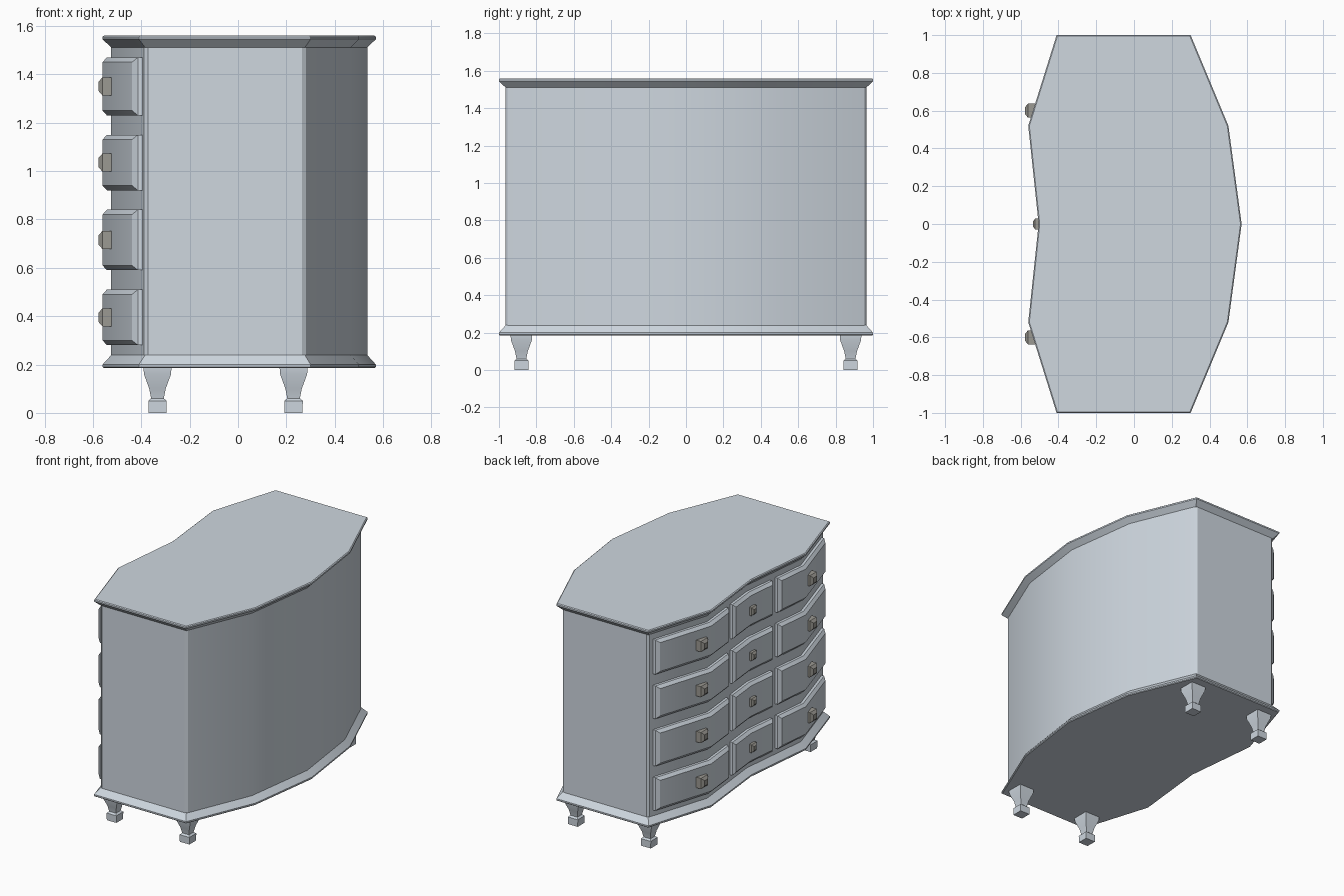
import bpy, bmesh, math
from mathutils import Vector

if "Cube" in bpy.data.objects:
    bpy.data.objects.remove(bpy.data.objects["Cube"])


def material(name, rgb):
    m = bpy.data.materials.new(name)
    m.diffuse_color = (*rgb, 1)
    m.use_nodes = True
    m.node_tree.nodes["Principled BSDF"].inputs["Base Color"].default_value = m.diffuse_color
    return m


PAINT = material("pale_blue_grey", (0.62, 0.68, 0.74))
METAL = material("dull_metal", (0.33, 0.32, 0.29))

# Plan of the cabinet, anticlockwise, at its widest (the moulding edge)
PLAN = [(-0.41, -1), (0.30, -1), (0.50, -0.52), (0.57, 0), (0.50, 0.52),
        (0.30, 1), (-0.41, 1), (-0.56, 0.52), (-0.505, 0), (-0.56, -0.52)]


def outline(d):
    """Plan polygon moved inwards by d."""
    pts = [Vector(p) for p in PLAN]
    out = []
    for i, p in enumerate(pts):
        a = (p - pts[i - 1]).normalized()
        b = (pts[(i + 1) % len(pts)] - p).normalized()
        na, nb = Vector((-a.y, a.x)), Vector((-b.y, b.x))
        out.append(p + (na + nb) * d / (1 + na.dot(nb)))
    return out


def front_x(y, d):
    """x of the drawer side of the plan at position y, inset d."""
    o = outline(d)
    mid, bulge, end = o[8], o[7], o[6]
    y = abs(y)
    p, q = (mid, bulge) if y <= bulge.y else (bulge, end)
    return p.x + (q.x - p.x) * (y - p.y) / (q.y - p.y)


def loft(name, rings, mat, strip_cap=False, corner_bevel=0):
    """Skin a list of equal-length rings and close both ends."""
    bm = bmesh.new()
    vs = [[bm.verts.new(p) for p in r] for r in rings]
    n = len(rings[0])
    for a, b in zip(vs, vs[1:]):
        for i in range(n):
            j = (i + 1) % n
            bm.faces.new((a[i], a[j], b[j], b[i]))
    for r in (vs[0], vs[-1]):
        if strip_cap:
            for i in range(n // 2 - 1):
                bm.faces.new((r[i], r[i + 1], r[n - 2 - i], r[n - 1 - i]))
        else:
            bm.faces.new(r)
    bmesh.ops.recalc_face_normals(bm, faces=bm.faces)
    if corner_bevel:
        edges = [e for e in bm.edges
                 if abs(e.verts[0].co.z - e.verts[1].co.z) > 0.5
                 and e.calc_face_angle() > math.radians(40)]
        bmesh.ops.bevel(bm, geom=edges, offset=corner_bevel, segments=1, affect='EDGES')
    me = bpy.data.meshes.new(name)
    bm.to_mesh(me)
    bm.free()
    me.materials.append(mat)
    ob = bpy.data.objects.new(name, me)
    bpy.context.collection.objects.link(ob)
    bpy.ops.object.select_all(action='DESELECT')
    ob.select_set(True)
    bpy.context.view_layer.objects.active = ob
    bpy.ops.object.shade_smooth_by_angle(angle=math.radians(30))
    return ob


def plan_rings(levels):
    return [[(p.x, p.y, z) for p in outline(d)] for z, d in levels]


# Carcass and the two mouldings
loft("carcass", plan_rings([(0.23, 0.035), (1.52, 0.035)]), PAINT, corner_bevel=0.012)
loft("base_moulding", plan_rings([(0.185, 0.005), (0.19, 0), (0.20, 0), (0.24, 0.036)]), PAINT)
loft("top", plan_rings([(1.51, 0.036), (1.545, 0), (1.555, 0), (1.56, 0.006)]), PAINT)


# Drawers follow the curved side, with a bevelled border
def drawer(name, ys, z0, z1):
    rings = []
    for d, s in ((0.045, 0), (0.017, 0), (0.0, 0.02)):
        yy = [ys[0] + s, ys[1], ys[2] - s]
        rings.append([(front_x(y, d), y, z0 + s) for y in yy]
                     + [(front_x(y, d), y, z1 - s) for y in reversed(yy)])
    loft(name, rings, PAINT, strip_cap=True)


# Square knob with a tapered end
def knob(name, x, y, z, h, length):
    rings = []
    for dx, k in ((0.03, h), (-length * 0.62, h), (-length, h * 0.5)):
        rings.append([(x + dx, y + a * k, z + b * k)
                      for a, b in ((-1, -1), (1, -1), (1, 1), (-1, 1))])
    loft(name, rings, METAL)


for row, (z0, z1) in enumerate([(0.28, 0.51), (0.59, 0.84), (0.92, 1.15), (1.23, 1.47)]):
    zc = (z0 + z1) / 2
    for part, ys in (("left", (0.27, 0.52, 0.93)), ("middle", (-0.22, 0, 0.22)),
                     ("right", (-0.93, -0.52, -0.27))):
        drawer(f"{part}_drawer_{row + 1}", ys, z0, z1)
        yc = (ys[0] + ys[2]) / 2
        small = part == "middle"
        knob(f"{part}_knob_{row + 1}", front_x(yc, 0), yc, zc,
             0.028 if small else 0.037, 0.03 if small else 0.042)

# Shaped feet
FOOT = [(0, 0.037), (0.05, 0.038), (0.06, 0.026), (0.10, 0.034), (0.16, 0.056), (0.19, 0.058)]
for x, side in ((-0.333, "front"), (0.23, "back")):
    for y, hand in ((0.88, "left"), (-0.88, "right")):
        loft(f"{side}_{hand}_foot",
             [[(x + a * h, y + b * h, z) for a, b in ((-1, -1), (1, -1), (1, 1), (-1, 1))]
              for z, h in FOOT], PAINT)
